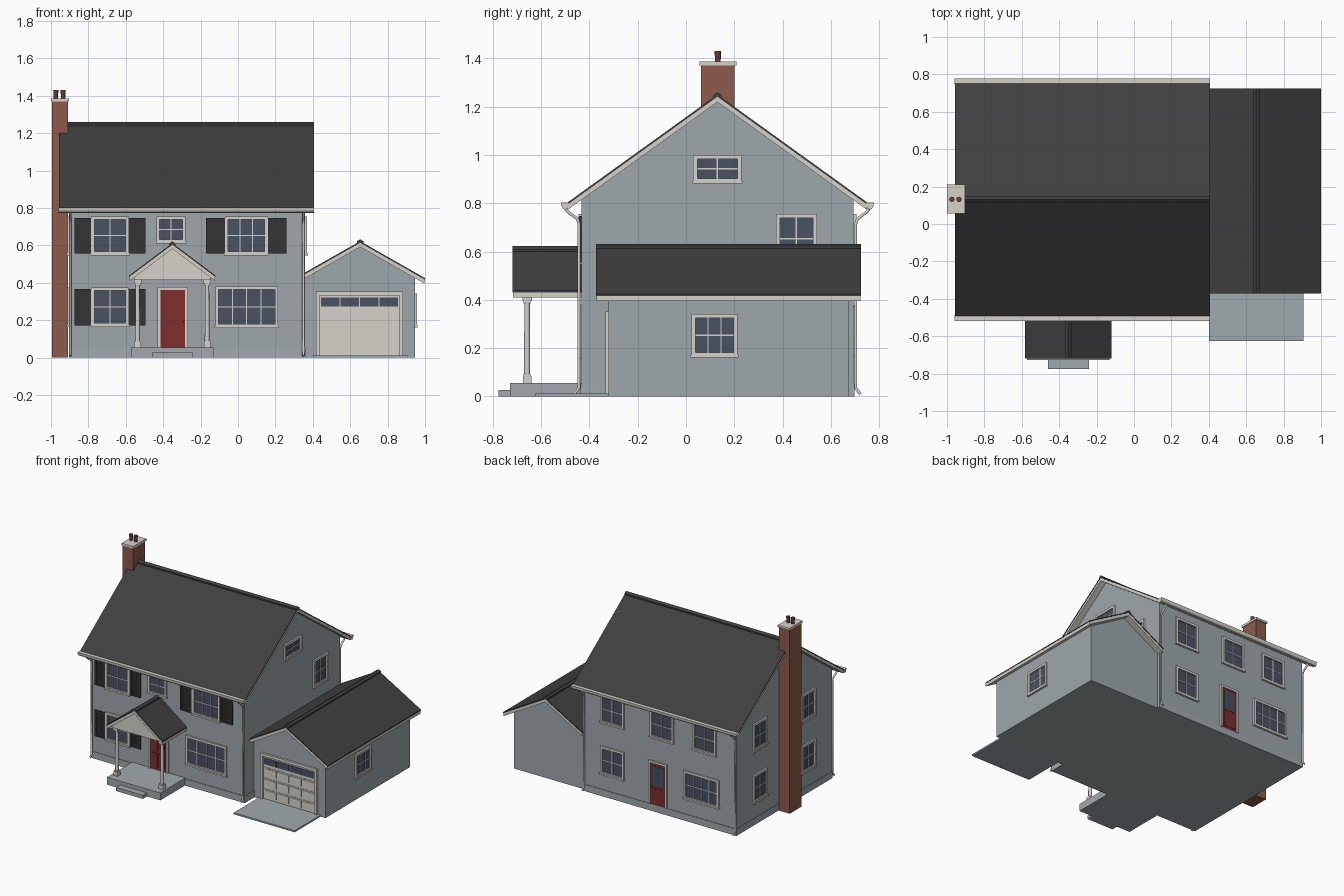
import bpy, bmesh, math
from mathutils import Vector

if "Cube" in bpy.data.objects:
    bpy.data.objects.remove(bpy.data.objects["Cube"])


def material(name, rgb):
    m = bpy.data.materials.new(name)
    m.use_nodes = True
    m.diffuse_color = (*rgb, 1)
    m.node_tree.nodes["Principled BSDF"].inputs["Base Color"].default_value = (*rgb, 1)
    return m


SIDING = material("grey blue siding", (.34, .39, .41))
CONCRETE = material("concrete", (.35, .40, .42))
TRIM = material("cream trim", (.67, .65, .59))
ROOF = material("charcoal shingle", (.05, .05, .05))
SHUTTER = material("dark shutter", (.035, .035, .036))
GLASS = material("blue glass", (.065, .085, .125))
RED = material("red door paint", (.21, .026, .028))
BRICK = material("brick", (.27, .105, .07))
CLAY = material("dark clay", (.14, .05, .035))


def finish(name, bm, mats):
    bmesh.ops.recalc_face_normals(bm, faces=bm.faces)
    me = bpy.data.meshes.new(name)
    bm.to_mesh(me)
    bm.free()
    for m in mats:
        me.materials.append(m)
    ob = bpy.data.objects.new(name, me)
    bpy.context.collection.objects.link(ob)
    return ob


def boxes(name, parts):
    """One object from (low corner, high corner, material) blocks."""
    bm, mats = bmesh.new(), []
    for lo, hi, mat in parts:
        if mat not in mats:
            mats.append(mat)
        made = bmesh.ops.create_cube(bm, size=1)["verts"]
        for v in made:
            v.co = [(a + b) / 2 + c * (b - a) for a, b, c in zip(lo, hi, v.co)]
        for f in {f for v in made for f in v.link_faces}:
            f.material_index = mats.index(mat)
    return finish(name, bm, mats)


def prism(name, profile, axis, a, b, mat):
    """Extrude a (t, z) profile along x or y from a to b."""
    bm = bmesh.new()
    place = (lambda t, z: (a, t, z)) if axis == "x" else (lambda t, z: (t, a, z))
    face = bm.faces.new([bm.verts.new(place(t, z)) for t, z in profile])
    new = bmesh.ops.extrude_face_region(bm, geom=[face])["geom"]
    move = Vector((b - a, 0, 0) if axis == "x" else (0, b - a, 0))
    bmesh.ops.translate(bm, vec=move, verts=[g for g in new if isinstance(g, bmesh.types.BMVert)])
    return finish(name, bm, [mat])


def chevron(name, axis, mid, left, right, ridge, slope, thick, a, b, mat):
    top = [(mid - left, ridge - slope * left), (mid, ridge), (mid + right, ridge - slope * right)]
    return prism(name, top + [(t, z - thick) for t, z in reversed(top)], axis, a, b, mat)


def gable_roof(name, axis, mid, left, right, ridge, slope, a, b):
    chevron(name + "_shingles", axis, mid, left, right, ridge, slope, .009, a, b, ROOF)
    chevron(name + "_fascia", axis, mid, left - .002, right - .002, ridge - .009, slope,
            .022, a + .002, b - .002, TRIM)
    chevron(name + "_ridge_cap", axis, mid, .017, .017, ridge + .01, slope, .012, a, b, ROOF)


def gable_body(name, axis, mid, left, right, ridge, slope, base, a, b, mat):
    prism(name, [(mid - left, base), (mid - left, ridge - slope * left), (mid, ridge),
                 (mid + right, ridge - slope * right), (mid + right, base)], axis, a, b, mat)


# Wall planes: axis the wall faces, position, outward sign
WALLS = {"front": (1, -.433, -1), "back": (1, .693, 1), "left": (0, .357, 1), "right": (0, -.9, -1),
         "garage_front": (1, -.32, -1), "garage_side": (0, .945, 1)}


def on_wall(wall, u0, u1, z0, z1, depth, mat, start=-.004):
    """Block lying on a wall, for use with boxes()."""
    axis, plane, sign = WALLS[wall]
    d0, d1 = sorted((plane + sign * start, plane + sign * depth))
    if axis:
        return (u0, d0, z0), (u1, d1, z1), mat
    return (d0, u0, z0), (d1, u1, z1), mat


def border(wall, u0, u1, z0, z1, w, depth, mat, bottom=True):
    parts = [on_wall(wall, u0, u0 + w, z0, z1, depth, mat), on_wall(wall, u1 - w, u1, z0, z1, depth, mat),
             on_wall(wall, u0 + w, u1 - w, z1 - w, z1, depth, mat)]
    if bottom:
        parts.append(on_wall(wall, u0 + w, u1 - w, z0, z0 + w, depth, mat))
    return parts


def grid(wall, u0, u1, z0, z1, cols, rows, depth, mat, w=.006):
    parts = []
    for i in range(1, cols):
        u = u0 + (u1 - u0) * i / cols
        parts.append(on_wall(wall, u - w / 2, u + w / 2, z0, z1, depth, mat))
    for i in range(1, rows):
        z = z0 + (z1 - z0) * i / rows
        parts.append(on_wall(wall, u0, u1, z - w / 2, z + w / 2, depth - .001, mat))
    return parts


def window(name, wall, mid, width, z0, z1, cols=2, shutter=0):
    u0, u1 = mid - width / 2, mid + width / 2
    parts = [on_wall(wall, u0 + .01, u1 - .01, z0 + .01, z1 - .01, .002, GLASS)]
    parts += border(wall, u0, u1, z0, z1, .017, .012, TRIM)
    parts += grid(wall, u0 + .015, u1 - .015, z0 + .015, z1 - .015, cols, 2, .006, TRIM)
    parts.append(on_wall(wall, u0 - .004, u1 + .004, z0 - .004, z0 + .008, .016, TRIM))
    boxes(name + "_window", parts)
    if shutter:
        for side, s0 in (("right", u0 - shutter), ("left", u1)):
            panel = [on_wall(wall, s0, s0 + shutter, z0 + .005, z1 - .008, .006, SHUTTER)]
            panel += border(wall, s0, s0 + shutter, z0 + .005, z1 - .008, .014, .01, SHUTTER)
            panel += grid(wall, s0 + .014, s0 + shutter - .014, z0 + .02, z1 - .02, 1, 10, .01, SHUTTER)
            boxes(name + "_shutter_" + side, panel)


# Main house
MID = .13
gable_body("house_walls", "x", MID, .563, .563, 1.225, .72, 0, -.9, .357, SIDING)
gable_roof("house_roof", "x", MID, .622, .622, 1.25, .72, -.958, .405)
boxes("house_foundation", [((-.904, -.437, 0), (.361, .697, .05), CONCRETE)])

# Gutters and downspouts, front and back
for label, s in (("front", -1), ("back", 1)):
    arc = [(MID + s * .632 + .016 * math.cos(a), .803 + .03 * math.sin(a))
           for a in (math.pi * (1 + i / 6) for i in range(7))]
    prism(label + "_gutter", arc, "x", -.96, .407, TRIM)
    for side, x in (("right", -.897), ("left", .35)):
        cu = bpy.data.curves.new(f"{label}_downspout_{side}", "CURVE")
        cu.dimensions, cu.bevel_depth, cu.bevel_resolution, cu.use_fill_caps = "3D", .007, 1, True
        sp = cu.splines.new("POLY")
        path = [(.63, .78), (.62, .765), (.58, .735), (.573, .715), (.573, .035), (.592, .01)]
        sp.points.add(len(path) - 1)
        for p, (d, z) in zip(sp.points, path):
            p.co = (x, MID + s * d, z, 1)
        cu.materials.append(TRIM)
        bpy.context.collection.objects.link(bpy.data.objects.new(cu.name, cu))

# Garage and driveway
gable_body("garage_walls", "y", .653, .30, .292, .605, .568, 0, -.32, .675, SIDING)
gable_roof("garage_roof", "y", .653, .305, .347, .622, .568, -.372, .725)
boxes("driveway", [((.402, -.625, 0), (.905, -.318, .012), CONCRETE)])

# Garage door: four sections, the top one glazed
G = "garage_front"
door = [on_wall(G, .435, .865, .012, .333, .002, TRIM)]
door += border(G, .417, .883, .012, .352, .02, .014, TRIM, bottom=False)
for row in range(4):
    z = .014 + row * .08
    door.append(on_wall(G, .438, .862, z, z + .075, .005, TRIM))
    for col in range(4):
        u = .445 + col * .104
        mat, low = (GLASS, .018) if row == 3 else (TRIM, .014)
        door.append(on_wall(G, u, u + .098, z + low, z + .066, .008, mat))
boxes("garage_door", door)

# Windows
UP, LOW = (.55, .755), (.167, .375)
window("front_upper_right", "front", -.685, .2, *UP, shutter=.09)
window("front_lower_right", "front", -.685, .2, *LOW, shutter=.09)
window("front_upper_middle", "front", -.358, .155, .613, .755)
window("front_upper_left", "front", .045, .23, *UP, cols=3, shutter=.1)
window("front_lower_left", "front", .046, .335, .162, .38, cols=4)
for i, x in enumerate((.12, -.29, -.64)):
    window(f"back_upper_{i + 1}", "back", x, .195, *UP)
window("back_lower_left", "back", .12, .195, *LOW)
window("back_lower_wide", "back", -.615, .29, *LOW, cols=4)
window("left_attic", "left", .13, .2, .885, 1.0)
window("left_upper", "left", .457, .17, *UP)
for label, span in (("upper", UP), ("lower", LOW)):
    window(f"right_{label}_back", "right", .42, .165, *span)
    window(f"right_{label}_front", "right", -.15, .165, *span)
window("garage", "garage_side", .118, .192, .165, .342, cols=3)


def house_door(name, wall, u0, u1, z0, z1, glazed):
    parts = [on_wall(wall, u0, u1, z0, z1, .004, RED)]
    parts += border(wall, u0 - .016, u1 + .016, z0, z1 + .016, .016, .012, TRIM, bottom=False)
    mid, h = (u0 + u1) / 2, z1 - z0
    for a, b in ((u0 + .015, mid - .006), (mid + .006, u1 - .015)):
        for low, high in ((.06, .4), (.47, .93)):
            mat = GLASS if glazed and low > .4 else RED
            parts.append(on_wall(wall, a, b, z0 + low * h, z0 + high * h, .007, mat))
    parts.append(on_wall(wall, u1 - .012, u1 - .005, z0 + .43 * h, z0 + .46 * h, .013, CLAY))
    boxes(name, parts)


house_door("front_door", "front", -.415, -.283, .055, .36, False)
house_door("back_door", "back", -.315, -.195, .05, .36, True)

# Porch
PX = -.351
boxes("porch_slab", [((PX - .22, -.728, 0), (PX + .22, -.43, .055), CONCRETE),
                     ((PX - .11, -.776, 0), (PX + .11, -.72, .027), CONCRETE)])
gable_body("porch_pediment", "y", PX, .205, .205, .592, .75, .415, -.69, -.43, TRIM)
gable_roof("porch_roof", "y", PX, .231, .231, .612, .75, -.718, -.43)
for side, x in (("right", PX - .186), ("left", PX + .186)):
    y, bits = -.658, []
    for z0, z1, r in ((.055, .085, .018), (.085, .092, .014), (.385, .395, .015), (.395, .418, .02)):
        bits.append(((x - r, y - r, z0), (x + r, y + r, z1), TRIM))
    boxes(f"porch_column_{side}_blocks", bits)
    bpy.ops.mesh.primitive_cone_add(vertices=16, radius1=.013, radius2=.011, depth=.3, location=(x, y, .238))
    shaft = bpy.context.object
    shaft.name = f"porch_column_{side}_shaft"
    shaft.data.materials.append(TRIM)
    bpy.ops.object.shade_smooth_by_angle()

# Chimney
boxes("chimney", [((-.995, .063, 0), (-.908, .2, 1.372), BRICK),
                  ((-1, .056, 1.37), (-.903, .21, 1.386), TRIM)])
for label, x in (("right", -.974), ("left", -.935)):
    bpy.ops.mesh.primitive_cone_add(vertices=16, radius1=.011, radius2=.014, depth=.048, location=(x, .132, 1.407))
    pot = bpy.context.object
    pot.name = "chimney_pot_" + label
    pot.data.materials.append(CLAY)
    bpy.ops.object.shade_smooth_by_angle()
